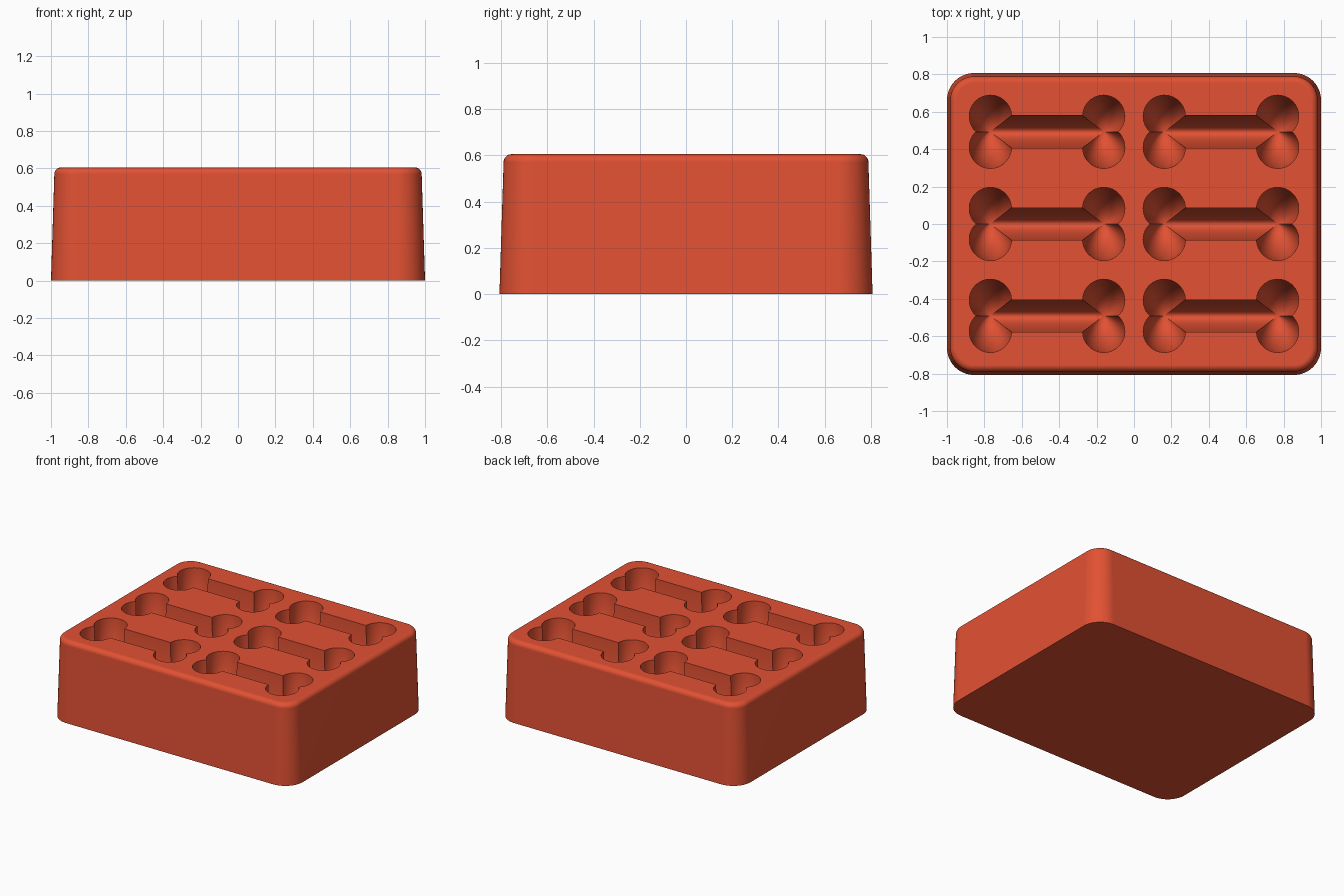
import bpy, bmesh, math

TOP = 0.605
KNOB_R, KNOB_X, KNOB_Y = 0.113, 0.303, 0.083
BAR_R, DEPTH = 0.086, 0.4

if "Cube" in bpy.data.objects:
    bpy.data.objects.remove(bpy.data.objects["Cube"], do_unlink=True)

red = bpy.data.materials.new("terracotta_red")
red.use_nodes = True
colour = (0.76, 0.083, 0.033, 1)
red.diffuse_color = colour
red.node_tree.nodes["Principled BSDF"].inputs["Base Color"].default_value = colour


def to_object(name, bm):
    mesh = bpy.data.meshes.new(name)
    bm.to_mesh(mesh)
    bm.free()
    mesh.materials.append(red)
    obj = bpy.data.objects.new(name, mesh)
    bpy.context.collection.objects.link(obj)
    return obj


def bridge(bm, low, high):
    """Join two rings; repeated vertices collapse to triangles."""
    for i in range(len(low)):
        j = (i + 1) % len(low)
        bm.faces.new(list(dict.fromkeys((low[i], low[j], high[j], high[i]))))


def rounded_ring(bm, half_x, half_y, radius, z, steps=16):
    verts = []
    for corner, (sx, sy) in enumerate(((1, 1), (-1, 1), (-1, -1), (1, -1))):
        for i in range(steps + 1):
            a = (corner + i / steps) * math.pi / 2
            verts.append(bm.verts.new((sx * (half_x - radius) + radius * math.cos(a),
                                       sy * (half_y - radius) + radius * math.sin(a), z)))
    return verts


# Tapered block with round corners and a rolled top edge
bm = bmesh.new()
roll = 0.035
levels = [(0, 0)]
for i in range(9):
    a = i / 8 * math.pi / 2
    levels.append((0.018 + roll * (1 - math.cos(a)), TOP - roll + roll * math.sin(a)))
rings = [rounded_ring(bm, 1 - d, 0.807 - d, 0.145 - d, z) for d, z in levels]
for low, high in zip(rings, rings[1:]):
    bridge(bm, low, high)
bm.faces.new(rings[0][::-1])
bm.faces.new(rings[-1])
block = to_object("mould_block", bm)

# Bone outline: one knob arc from its outer cusp to the bar, mirrored four ways
start = -math.asin(KNOB_Y / KNOB_R)
end = math.pi - math.asin((BAR_R - KNOB_Y) / KNOB_R)
quarter = []
for i in range(29):
    a = start + (end - start) * i / 28
    quarter.append((KNOB_X + KNOB_R * math.cos(a), KNOB_Y + KNOB_R * math.sin(a)))
outline = (quarter + [(-x, y) for x, y in reversed(quarter)]
           + [(-x, -y) for x, y in quarter[1:]]
           + [(x, -y) for x, y in reversed(quarter[1:])])


def bone(bm, cx, cy, layers=20):
    """Cavity whose walls curve inwards to a spine along the bottom."""
    sections = [(1, TOP + 0.05)]
    for i in range(1, layers):
        a = i / layers * math.pi / 2
        sections.append((math.cos(a), TOP - DEPTH * math.sin(a)))
    rings = []
    for scale, z in sections:
        ring = []
        for x, y in outline:
            spine = math.copysign(KNOB_X, x)
            ring.append(bm.verts.new((cx + spine + (x - spine) * scale, cy + y * scale, z)))
        rings.append(ring)
    tips = {s: bm.verts.new((cx + s * KNOB_X, cy, TOP - DEPTH)) for s in (-1, 1)}
    rings.append([tips[1 if x > 0 else -1] for x, y in outline])
    for high, low in zip(rings, rings[1:]):
        bridge(bm, low, high)
    bm.faces.new(rings[0])


# Six bone cavities cut into the top
bm = bmesh.new()
for cx in (-0.465, 0.465):
    for cy in (-0.491, 0, 0.493):
        bone(bm, cx, cy)
cutter = to_object("bone_cutter", bm)
cutter.hide_render = True

bpy.ops.object.select_all(action='DESELECT')
block.select_set(True)
bpy.context.view_layer.objects.active = block
cut = block.modifiers.new("bone_cavities", 'BOOLEAN')
cut.operation = 'DIFFERENCE'
cut.solver = 'EXACT'
cut.object = cutter
bpy.ops.object.modifier_apply(modifier=cut.name)
bpy.data.objects.remove(cutter, do_unlink=True)

# Smooth walls with crisp rims and flat top
bpy.ops.object.shade_smooth_by_angle(angle=math.radians(40))
weighted = block.modifiers.new("flat_top_shading", 'WEIGHTED_NORMAL')
weighted.keep_sharp = True
